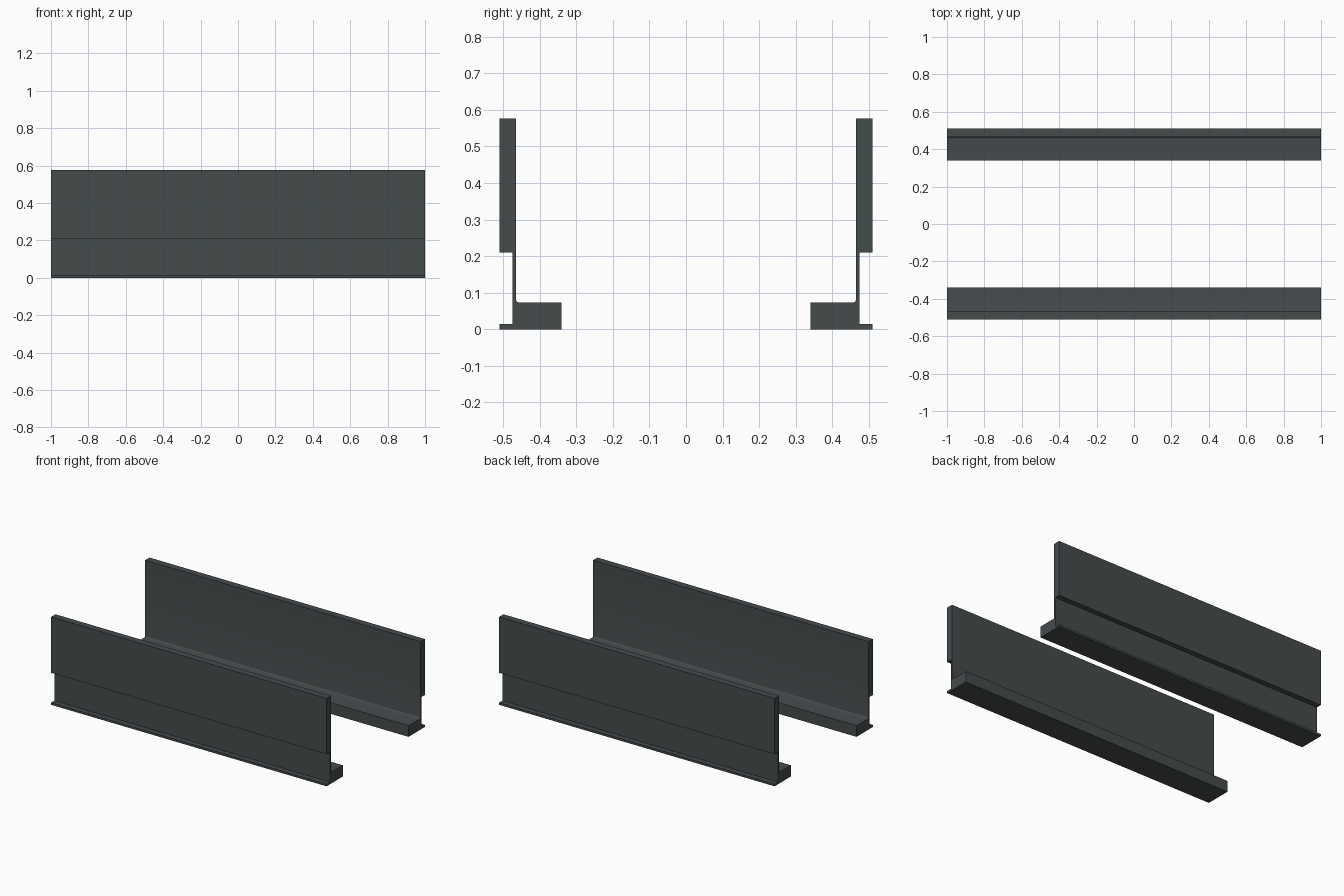
import bpy, bmesh, math

if "Cube" in bpy.data.objects:
    bpy.data.objects.remove(bpy.data.objects["Cube"])

# Dark slate finish
mat = bpy.data.materials.new("dark_slate")
mat.diffuse_color = (0.06, 0.07, 0.073, 1)
mat.use_nodes = True
mat.node_tree.nodes["Principled BSDF"].inputs["Base Color"].default_value = mat.diffuse_color

# Rail cross-section (distance from centre line, height)
R = 0.009
fillet = [(0.465 - R + R * math.sin(a), 0.073 + R - R * math.cos(a))
          for a in (math.radians(d) for d in (0, 22.5, 45, 67.5, 90))]
profile = [(0.51, 0), (0.51, 0.014), (0.475, 0.014), (0.475, 0.21),
           (0.51, 0.21), (0.51, 0.577), (0.465, 0.577)]
profile += fillet[::-1] + [(0.34, 0.073), (0.34, 0)]


def make_rail(name, side):
    """Extrude the profile along x on one side of the centre line."""
    bm = bmesh.new()
    face = bm.faces.new([bm.verts.new((-1, side * y, z)) for y, z in profile])
    ext = bmesh.ops.extrude_face_region(bm, geom=[face], use_keep_orig=True)
    verts = [v for v in ext["geom"] if isinstance(v, bmesh.types.BMVert)]
    bmesh.ops.translate(bm, verts=verts, vec=(2, 0, 0))
    bmesh.ops.recalc_face_normals(bm, faces=bm.faces)
    mesh = bpy.data.meshes.new(name)
    bm.to_mesh(mesh)
    bm.free()
    obj = bpy.data.objects.new(name, mesh)
    bpy.context.collection.objects.link(obj)
    mesh.materials.append(mat)
    bpy.ops.object.select_all(action='DESELECT')
    obj.select_set(True)
    bpy.context.view_layer.objects.active = obj
    bpy.ops.object.shade_smooth_by_angle(angle=math.radians(30))


# Two mirrored side rails
make_rail("front_rail", -1)
make_rail("back_rail", 1)
